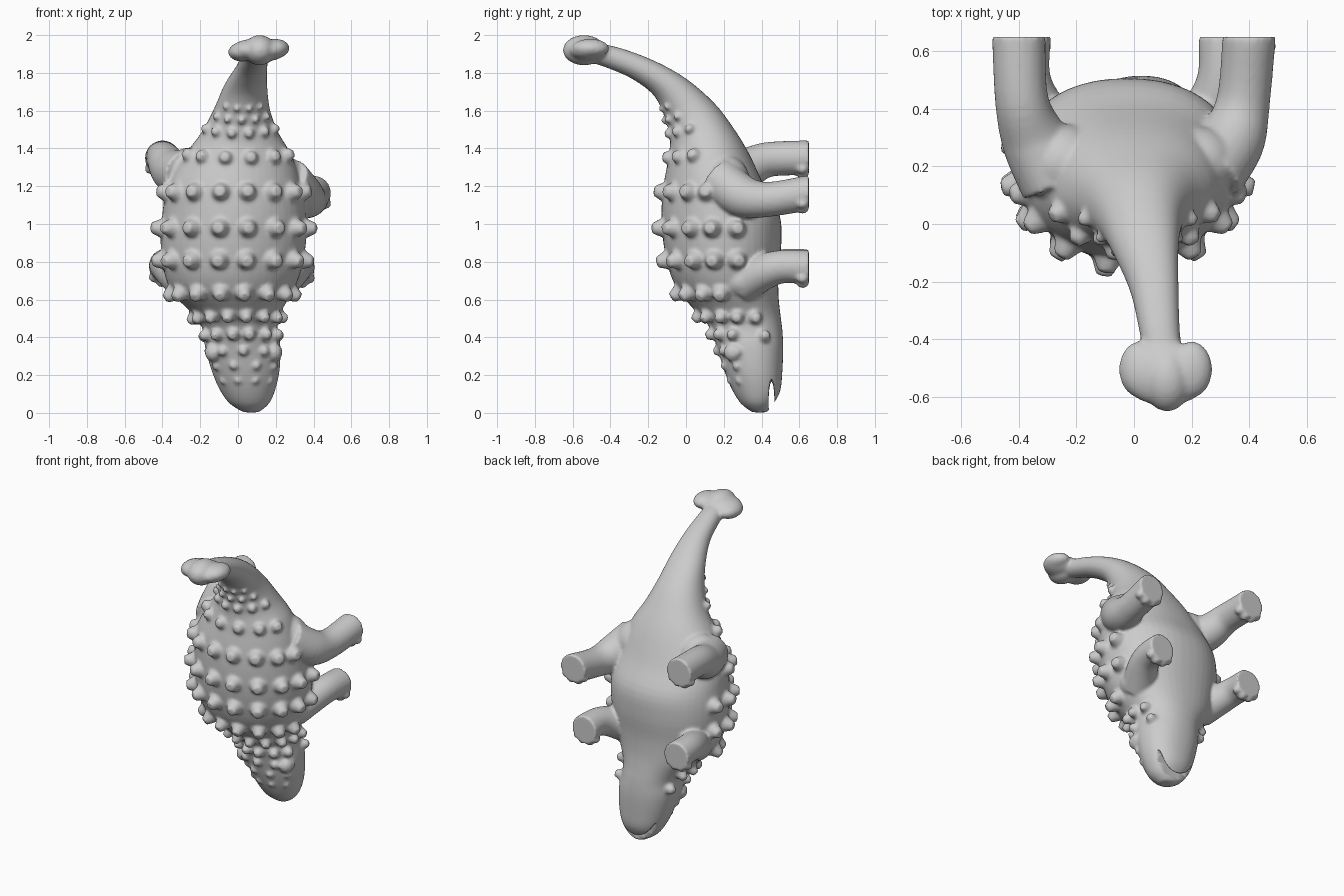
import bpy, bmesh, math
from mathutils import Vector, Matrix

if "Cube" in bpy.data.objects:
    bpy.data.objects.remove(bpy.data.objects["Cube"])

bm = bmesh.new()

# body sections, nose to tail: back y,z / belly y,z / centre x / half width
SECTIONS = [
    (.35, .003, .43, .003, .07, .04), (.29, .05, .465, .05, .06, .105),
    (.24, .13, .50, .12, .05, .148), (.20, .23, .51, .22, .04, .18),
    (.16, .36, .515, .34, .025, .20), (.12, .46, .51, .44, .01, .20),
    (.05, .54, .50, .52, -.01, .235), (-.03, .63, .49, .62, -.03, .31),
    (-.085, .74, .49, .74, -.03, .36), (-.12, .90, .505, .90, -.025, .385),
    (-.13, 1.06, .495, 1.05, -.02, .38), (-.12, 1.20, .415, 1.20, -.02, .355),
    (-.095, 1.34, .33, 1.38, 0, .285), (-.085, 1.45, .25, 1.51, .01, .205),
    (-.11, 1.56, .15, 1.64, .02, .15), (-.17, 1.68, 0, 1.77, .04, .115),
    (-.28, 1.765, -.17, 1.865, .07, .085), (-.40, 1.82, -.36, 1.935, .09, .07),
    (-.52, 1.86, -.50, 1.96, .11, .065)]


def spline(rows, u):
    """Catmull-Rom interpolation of number rows."""
    n = len(rows) - 1
    i = min(int(u), n - 1)
    t = u - i
    p0, p1, p2, p3 = (rows[min(max(k, 0), n)] for k in (i - 1, i, i + 1, i + 2))
    return [b + .5 * t * (c - a + t * (2*a - 5*b + 4*c - d + t * (3*(b - c) + d - a)))
            for a, b, c, d in zip(p0, p1, p2, p3)]


def skin(u, a):
    """Point on the body; angle a is measured from the middle of the back."""
    dy, dz, vy, vz, cx, hw = spline(SECTIONS, u)
    back, belly = Vector((cx, dy, dz)), Vector((cx, vy, vz))
    e = 1.03 if math.cos(a) > 0 else .9          # rounder back, flatter belly
    power = lambda v: math.copysign(abs(v) ** e, v)
    return (back + belly) / 2 + (back - belly) / 2 * power(math.cos(a)) \
        + Vector((hw * power(math.sin(a)), 0, 0))


def loft(rings):
    loops = [[bm.verts.new(p) for p in r] for r in rings]
    for A, B in zip(loops, loops[1:]):
        for k in range(len(A)):
            j = (k + 1) % len(A)
            bm.faces.new((A[k], A[j], B[j], B[k]))
    bm.faces.new(loops[0][::-1])
    bm.faces.new(loops[-1])


def ball(centre, size, target=bm):
    m = Matrix.Translation(centre) @ Matrix.Diagonal((*size, 1))
    bmesh.ops.create_uvsphere(target, u_segments=24, v_segments=16, radius=1, matrix=m)


def spike(u, a, r, h):
    """Blunt cone pointing straight out of the skin."""
    p = skin(u, a)
    n = (skin(u, a + .03) - skin(u, a - .03)).cross(skin(u + .03, a) - skin(u - .03, a)).normalized()
    if n.dot(p - (skin(u, 0) + skin(u, math.pi)) / 2) < 0:
        n.negate()
    m = Matrix.Translation(p + n * (h - .02) / 2) @ n.to_track_quat('Z', 'Y').to_matrix().to_4x4()
    bmesh.ops.create_cone(bm, cap_ends=True, segments=16, radius1=r, radius2=r * .45,
                          depth=h + .02, matrix=m)


def leg(points):
    """Bent tube ending in a flat sole with toes on the head side."""
    rings, n = [], (len(points) - 1) * 6
    last = len(points) - 1
    for i in range(n + 1):
        u = i / n * last
        x, y, z, r = spline(points, u)
        d = Vector(spline(points, min(u + .05, last))[:3]) - Vector(spline(points, max(u - .05, 0))[:3])
        if i == n:
            d = Vector((0, 1, 0))
        s = d.cross(Vector((0, 0, 1))).normalized()
        t = s.cross(d).normalized()
        rings.append([Vector((x, y, z)) + (s * math.cos(k * math.pi / 12) + t * math.sin(k * math.pi / 12)) * r
                      for k in range(24)])
    loft(rings)
    x, y, z, r = points[-1]
    for a in (-.85, -.3, .3, .85):
        ball((x + math.sin(a) * r * .95, y - .033, z - math.cos(a) * r * .95), (.027, .033, .027))


def make_object(name, source):
    bmesh.ops.recalc_face_normals(source, faces=source.faces)
    for f in source.faces:
        f.smooth = True
    mesh = bpy.data.meshes.new(name)
    source.to_mesh(mesh)
    source.free()
    obj = bpy.data.objects.new(name, mesh)
    bpy.context.collection.objects.link(obj)
    return obj


# torso, head and tail
steps = (len(SECTIONS) - 1) * 4
loft([[skin(i / 4, k * math.pi / 24) for k in range(48)] for i in range(steps + 1)])

# tail club
ball((.115, -.54, 1.92), (.085, .112, .08))
ball((.11, -.52, 1.92), (.155, .112, .062))
for s in (1, -1):
    ball((.11 + s * .09, -.505, 1.92 + s * .01), (.072, .098, .05))

# haunches and shoulders
ball((.23, .21, 1.215), (.135, .13, .15))
ball((-.25, .21, 1.26), (.15, .14, .145))
ball((.21, .30, .70), (.12, .13, .10))
ball((-.27, .30, .70), (.12, .13, .10))

# hind and front legs
leg([(.26, .17, 1.24, .12), (.34, .29, 1.15, .115), (.38, .43, 1.13, .093), (.40, .65, 1.165, .093)])
leg([(-.27, .15, 1.26, .13), (-.345, .29, 1.28, .115), (-.39, .43, 1.34, .093), (-.40, .65, 1.35, .093)])
leg([(.21, .30, .69, .11), (.28, .42, .75, .095), (.31, .52, .775, .088), (.315, .65, .77, .092)])
leg([(-.28, .30, .70, .11), (-.35, .42, .755, .095), (-.38, .52, .78, .088), (-.38, .65, .775, .092)])

# armour spikes in rows: z, angles on each side, radius, height
WIDE = (.2, .62, 1.03, 1.4, 1.78)
ROWS = [(.17, (.3, .9), .03, .012), (.25, (.35, 1.0), .035, .018),
        (.33, (0, .6, 1.15), .04, .026), (.42, (.22, .7, 1.15, 2.0), .046, .042),
        (.52, (.22, .66, 1.1, 1.5, 1.9), .048, .048), (.64, WIDE[:4], .058, .056),
        (.81, WIDE, .062, .06), (.98, WIDE, .062, .06), (1.17, WIDE[:4], .062, .052),
        (1.35, (.25, .75, 1.2), .052, .038), (1.48, (.25, .75, 1.25), .04, .03),
        (1.55, (0, .5, 1.0), .03, .024), (1.61, (.25, .75), .026, .018)]
for z, angles, r, h in ROWS:
    lo, hi = 0, len(SECTIONS) - 1
    for _ in range(30):
        mid = (lo + hi) / 2
        lo, hi = (mid, hi) if skin(mid, 0).z < z else (lo, mid)
    for a in angles:
        for s in ((1, -1) if a else (1,)):
            spike(lo, s * a, r, h)

# brow horns
for s in (1, -1):
    ball((.03 + s * .16, .25, .32), (.045, .05, .05))

body = make_object("armoured_dinosaur", bm)

# mouth slit cutter
cut = bmesh.new()
ball((.065, .452, .085), (.22, .017, .11), cut)
mouth = make_object("mouth_cutter", cut)
mouth.hide_render = True
mouth.display_type = 'WIRE'

# fuse all parts into one soft skin and open the mouth
fuse = body.modifiers.new("fuse", 'REMESH')
fuse.mode = 'VOXEL'
fuse.voxel_size = .01
fuse.use_smooth_shade = True
soft = body.modifiers.new("soften", 'SMOOTH')
soft.factor = .5
soft.iterations = 6
slit = body.modifiers.new("mouth", 'BOOLEAN')
slit.operation = 'DIFFERENCE'
slit.object = mouth
slit.solver = 'EXACT'
